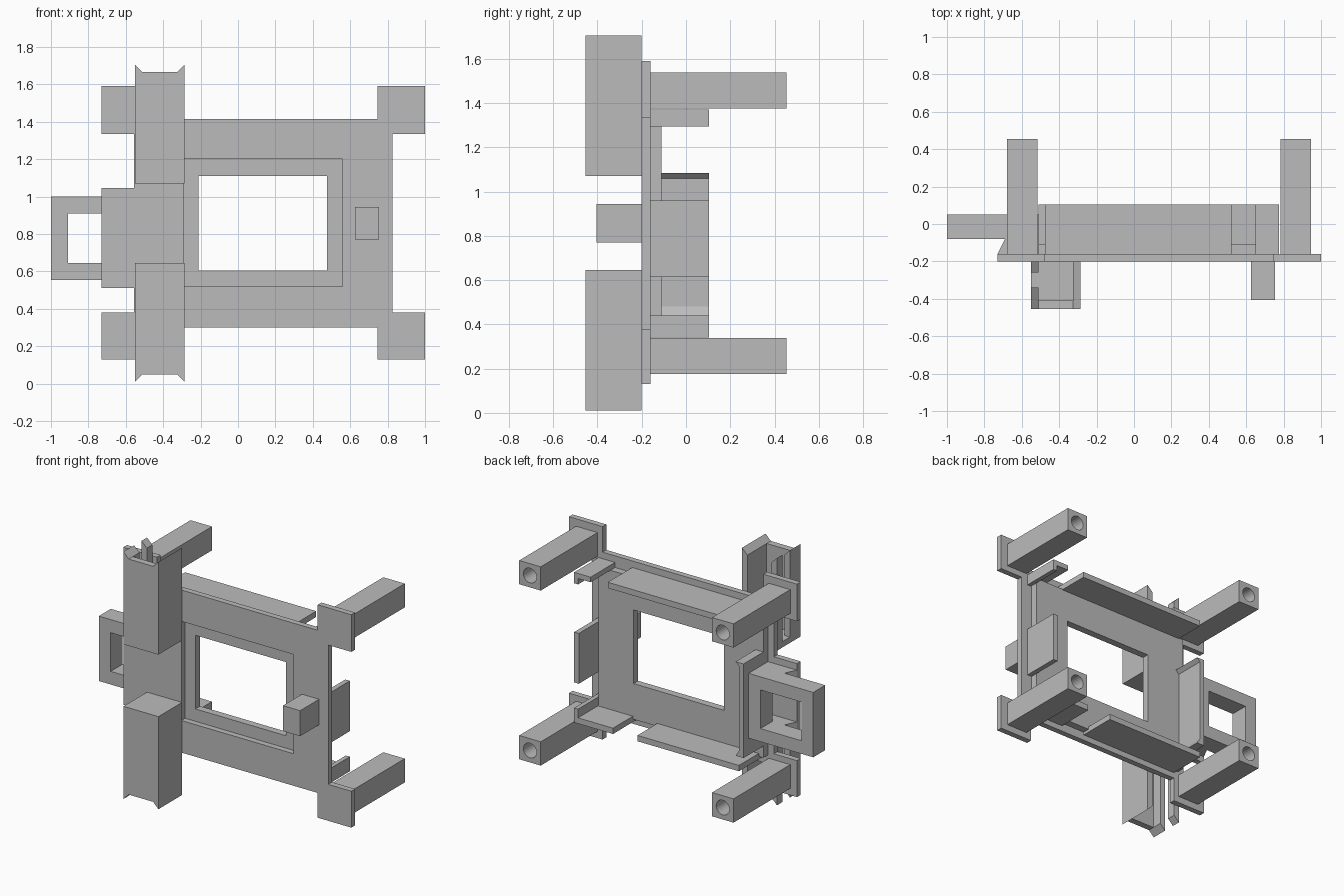
import bpy, math
from mathutils import Matrix

if "Cube" in bpy.data.objects:
    bpy.data.objects.remove(bpy.data.objects["Cube"])

MID_Z = 0.8575          # height of the mirror plane between upper and lower parts

grey = bpy.data.materials.new("plain_grey")
grey.diffuse_color = (0.5, 0.5, 0.5, 1)
grey.use_nodes = True
grey.node_tree.nodes["Principled BSDF"].inputs["Base Color"].default_value = grey.diffuse_color


def rect(x0, x1, z0, z1):
    return [(x0, z0), (x1, z0), (x1, z1), (x0, z1)]


def circle(cx, cz, r, n=24):
    return [(cx + r * math.cos(2 * math.pi * i / n),
             cz + r * math.sin(2 * math.pi * i / n)) for i in range(n)]


def flip(loop):
    """Mirror an x-z loop from the upper half to the lower half."""
    return [(x, 2 * MID_Z - z) for x, z in loop][::-1]


def prism(name, loops, lo, hi, plane="xz"):
    """Extrude outline loops (inner loops become holes) from lo to hi."""
    cu = bpy.data.curves.new(name, "CURVE")
    cu.dimensions = "2D"
    cu.fill_mode = "BOTH"
    cu.extrude = (hi - lo) / 2
    for loop in loops:
        sp = cu.splines.new("POLY")
        sp.points.add(len(loop) - 1)
        for p, (u, v) in zip(sp.points, loop):
            p.co = (u, v, 0, 1)
        sp.use_cyclic_u = True
    tmp = bpy.data.objects.new(name + "_curve", cu)
    bpy.context.collection.objects.link(tmp)
    deps = bpy.context.evaluated_depsgraph_get()
    me = bpy.data.meshes.new_from_object(tmp.evaluated_get(deps))
    bpy.data.objects.remove(tmp)
    mid = (lo + hi) / 2
    if plane == "xz":
        me.transform(Matrix.Translation((0, mid, 0)) @ Matrix.Rotation(math.pi / 2, 4, "X"))
    else:
        me.transform(Matrix.Translation((0, 0, mid)))
    me.materials.clear()
    me.materials.append(grey)
    for f in me.polygons:
        f.use_smooth = False
    ob = bpy.data.objects.new(name, me)
    bpy.context.collection.objects.link(ob)
    return ob


# Front plate: stepped outline with corner tabs and a side tab
plate = [(-0.475, 0.30), (0.745, 0.30), (0.745, 0.13), (1.0, 0.13), (1.0, 0.38), (0.825, 0.38),
         (0.825, 1.335), (1.0, 1.335), (1.0, 1.59), (0.745, 1.59), (0.745, 1.415), (-0.475, 1.415),
         (-0.475, 1.59), (-0.73, 1.59), (-0.73, 1.335), (-0.555, 1.335), (-0.555, 1.045),
         (-0.73, 1.045), (-0.73, 0.51), (-0.555, 0.51), (-0.555, 0.38), (-0.73, 0.38),
         (-0.73, 0.13), (-0.475, 0.13)]
prism("front_plate", [plate, rect(-0.29, 0.56, 0.52, 1.20)], -0.20, -0.16)

# Inner plate behind the window recess
prism("inner_plate", [rect(-0.51, 0.74, 0.36, 1.335), rect(-0.21, 0.475, 0.605, 1.11)], -0.16, -0.11)

# Flanges along the top and bottom of the back
prism("top_flange", [rect(-0.475, 0.52, 1.33, 1.37)], -0.16, 0.105)
prism("bottom_flange", [rect(-0.475, 0.295, 0.34, 0.38)], -0.16, 0.105)

# Corner brackets with a lip on the outer end
prism("top_bracket", [[(0.65, 1.335), (0.745, 1.335), (0.745, 1.295), (0.775, 1.295),
                       (0.775, 1.37), (0.65, 1.37)]], -0.16, 0.105)
prism("bottom_bracket", [[(0.48, 0.34), (0.775, 0.34), (0.775, 0.44), (0.745, 0.44),
                          (0.745, 0.38), (0.48, 0.38)]], -0.16, 0.105)

# Upright walls at both sides
prism("right_wall", [rect(0.74, 0.775, 0.615, 0.96)], -0.16, 0.105)
prism("left_wall", [[(-0.51, 0.44), (-0.45, 0.44), (-0.475, 0.48), (-0.475, 1.06),
                     (-0.45, 1.085), (-0.51, 1.085)]], -0.16, 0.105)

# Side handle loop with tapered mounts to the plate
prism("handle", [rect(-1.0, -0.51, 0.555, 1.0), rect(-0.91, -0.60, 0.645, 0.91)], -0.08, 0.05)
mount = [(-0.73, -0.16), (-0.51, -0.16), (-0.51, -0.08), (-0.69, -0.08)]
prism("handle_mount_lower", [mount], 0.555, 0.645, "xy")
prism("handle_mount_upper", [mount], 0.91, 1.0, "xy")

# Button block on the front
prism("button", [rect(0.625, 0.755, 0.77, 0.945)], -0.405, -0.20)

# Mirrored parts: hollow channels and bored posts
left_side = [(-0.55, 1.11), (-0.51, 1.11), (-0.51, 1.665), (-0.55, 1.705)]
right_side = [(-0.325, 1.11), (-0.285, 1.11), (-0.285, 1.705), (-0.325, 1.665)]
for half, f in (("upper", lambda l: l), ("lower", flip)):
    prism(half + "_channel_cap", [f(rect(-0.55, -0.285, 1.07, 1.11))], -0.455, -0.20)
    prism(half + "_channel_front", [f(rect(-0.51, -0.325, 1.11, 1.665))], -0.455, -0.41)
    prism(half + "_channel_right", [f(right_side)], -0.455, -0.20)
    prism(half + "_channel_left_front", [f(left_side)], -0.455, -0.34)
    prism(half + "_channel_left_back", [f(left_side)], -0.26, -0.20)
    for side, x in (("left", -0.5975), ("right", 0.865)):
        square = rect(x - 0.0815, x + 0.0815, 1.376, 1.539)
        prism(half + "_" + side + "_post", [f(square), f(circle(x, 1.4575, 0.05))], -0.16, 0.455)
